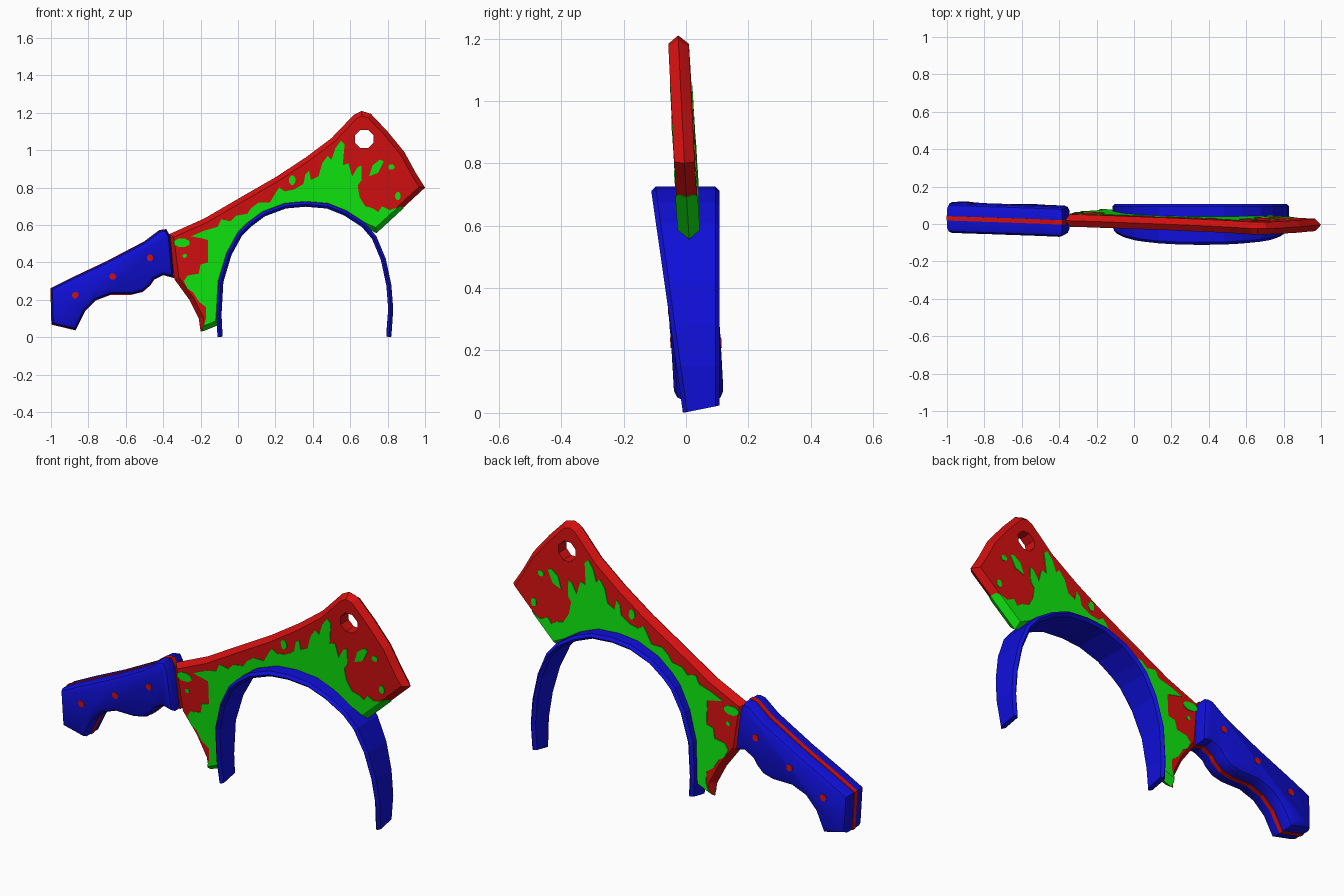
import bpy, bmesh, math
from mathutils import Vector

if "Cube" in bpy.data.objects:
    bpy.data.objects.remove(bpy.data.objects["Cube"])


def material(name, colour):
    mat = bpy.data.materials.new(name)
    mat.use_nodes = True
    mat.diffuse_color = (*colour, 1)
    mat.node_tree.nodes["Principled BSDF"].inputs["Base Color"].default_value = (*colour, 1)
    return mat


RED = material("blood red", (0.66, 0.005, 0.005))
GREEN = material("bright green", (0.005, 0.9, 0.005))
BLUE = material("deep blue", (0.005, 0.005, 0.7))


def points(*flat):
    """Pairs in hundredths of a unit, as (x, z) vectors."""
    return [Vector((x, z)) / 100 for x, z in zip(flat[::2], flat[1::2])]


def offset(path, d, closed=True):
    """Move a clockwise path inward by d with mitred corners."""
    result, n = [], len(path)
    for i, p in enumerate(path):
        before = p - path[i - 1]
        after = path[(i + 1) % n] - p
        if not closed and i == 0:
            before = after
        if not closed and i == n - 1:
            after = before
        m = before.normalized() + after.normalized()
        m = Vector((m.y, -m.x))
        result.append(p + m * (2 * d / max(m.length_squared, 0.9)))
    return result


def lean(p):
    """The whole knife tilts slightly out of the upright plane."""
    return 0.046 - 0.055 * p.y - 0.007 * p.x


def loft(name, rings, mat, closed_ring=True):
    """Skin a list of equal rings of 3D points and cap both ends."""
    bm = bmesh.new()
    rows = [[bm.verts.new(v) for v in ring] for ring in rings]
    n = len(rows[0])
    for a, b in zip(rows, rows[1:]):
        for i in range(n):
            j = (i + 1) % n
            bm.faces.new((a[i], a[j], b[j], b[i]))
    bm.faces.new(rows[0][::-1])
    bm.faces.new(rows[-1])
    bmesh.ops.recalc_face_normals(bm, faces=bm.faces)
    mesh = bpy.data.meshes.new(name)
    bm.to_mesh(mesh)
    bm.free()
    mesh.materials.append(mat)
    obj = bpy.data.objects.new(name, mesh)
    bpy.context.collection.objects.link(obj)
    return obj


def slab(name, layers, mat):
    """Stack outlines at depths y along the leaning knife plane."""
    return loft(name, [[(p.x, y + lean(p), p.y) for p in path] for path, y in layers], mat)


def select(obj):
    bpy.ops.object.select_all(action="DESELECT")
    obj.select_set(True)
    bpy.context.view_layer.objects.active = obj


def boolean(obj, cutter, operation):
    mod = obj.modifiers.new("cut", "BOOLEAN")
    mod.operation, mod.solver, mod.object = operation, "EXACT", cutter
    select(obj)
    bpy.ops.object.modifier_apply(modifier=mod.name)
    bpy.data.objects.remove(cutter)


def disc(x, z, rx, rz, sides=8):
    """Clockwise ellipse outline."""
    turn = [math.tau * (i + 0.5) / sides for i in range(sides)]
    return [Vector((x + rx * math.sin(a), z + rz * math.cos(a))) for a in turn]


# Head band: chamfered strip, wider at the crown than at the tips
arc = points(-11, 0, -11.5, 12, -10.5, 30, -6, 45, 0, 56, 5, 61, 13, 67, 25, 71.5, 36, 72.5,
             48, 71.5, 58, 67.5, 68, 61, 74, 54, 79, 42, 82, 28, 83, 15, 82, 0)
BAND = 0.027
rings = []
for i, (o, m, n) in enumerate(zip(arc, offset(arc, BAND / 2, False), offset(arc, BAND, False))):
    front, back, c = -0.01 - 0.14 * o.y, 0.108, 0.014
    slant = 0.2 if i in (0, len(arc) - 1) else 0
    section = [(o, front + c), (o, back - c), (m, back), (n, back - c), (n, front + c), (m, front)]
    rings.append([(p.x, y, max(p.y, 0) + slant * (y - front)) for p, y in section])
loft("head_band", rings, BLUE)

# Blade: flat faces with a rim that meets in a ridge; its lower edge sinks into the band
blade_path = points(-37, 55, -18, 63.5, 0, 74, 20, 85.5, 36, 96, 50, 106.5, 62, 119, 66, 121,
                    71, 119.5, 80, 110, 89, 99, 95, 88, 100, 80, 74, 56)
blade_path += offset(arc, 0.02, False)[11:0:-1]
blade_path += points(-10, 7, -20, 3, -21, 10, -26, 20, -34, 31)


def make_blade(name, grow, mat):
    edge = offset(blade_path, -grow)
    flat = offset(blade_path, 0.025 - grow)
    return slab(name, [(flat, -0.033 - grow), (edge, 0), (flat, 0.033 + grow)], mat)


blade = make_blade("blade", 0, RED)
hole = disc(0.675, 1.06, 0.053, 0.053)
boolean(blade, slab("hole_cutter", [(hole, -0.2), (hole, 0.2)], RED), "DIFFERENCE")

# Green splatter: a thin skin over the blade, trimmed to the splash outline
splash = points(-19, 0, -19, 5, -17, 10, -17, 16, -21, 19, -24, 24, -27, 26, -29, 30, -27, 33,
                -21, 34, -20, 39, -16, 40, -16, 47, -16, 52, -20, 53, -25, 54, -18, 57, -11, 59,
                -9, 63, -4, 62, -1, 65, 5, 66, 7, 69, 11, 72, 17, 72, 20, 77, 22, 80, 25, 78,
                30, 79, 35, 82, 36, 87, 38, 89, 39, 84, 43, 86, 45, 93, 48, 97, 50, 95,
                52, 101, 55, 105, 57, 103, 56, 92, 59, 93, 61, 86, 64, 91, 66, 92, 66, 84,
                64, 81, 65, 75, 68, 70, 72, 69, 75, 67, 77, 70, 81, 68, 87, 70, 90, 68,
                75, 50, 36, 60, 0, 40, -6, 0)
drop = points(70, 86, 72, 92, 76, 95, 78, 94, 75, 88)
spots = {
    "splatter": splash,
    "teardrop": drop,
    "spot_top": disc(0.29, 0.84, 0.018, 0.027),
    "spot_upper_right": disc(0.82, 0.91, 0.018, 0.015),
    "spot_right": disc(0.855, 0.755, 0.016, 0.022),
    "spot_left": disc(-0.3, 0.505, 0.045, 0.024),
    "spot_small": disc(-0.285, 0.435, 0.012, 0.011),
}
for name, path in spots.items():
    skin = make_blade(name, 0.003, GREEN)
    boolean(skin, slab("trim", [(path, -0.2), (path, 0.2)], GREEN), "INTERSECT")

# Handle: thick grip with rounded rim and finger grooves
grip = points(-100, 26, -88, 32, -70, 40.5, -50, 51, -42, 57, -38.5, 57.5, -36.5, 54, -34.5, 32,
              -40, 33.5, -45, 31, -47, 28, -51, 24.5, -57, 23, -68, 23, -76, 20, -82, 14,
              -85, 8, -87, 4, -99.5, 7)
HALF = 0.079
SHIFT = -0.008
profile = [(0.026, -HALF), (0.008, -HALF + 0.01), (0, -HALF + 0.03)]
profile += [(d, -y) for d, y in reversed(profile)]
handle = slab("handle", [(offset(grip, d), y + SHIFT) for d, y in profile], BLUE)
select(handle)
bpy.ops.object.shade_smooth_by_angle(angle=math.radians(35))

# Tang: red strip showing all around the middle of the handle
strip = offset(grip, -0.003)
slab("tang", [(strip, -0.012 + SHIFT), (strip, 0.012 + SHIFT)], RED)

# Rivets through the handle
for i in range(3):
    rivet = disc(-0.87 + 0.2 * i, 0.225 + 0.1 * i, 0.018, 0.018)
    depth = HALF + 0.003
    slab(f"rivet_{i + 1}", [(rivet, SHIFT - depth), (rivet, SHIFT + depth)], RED)
